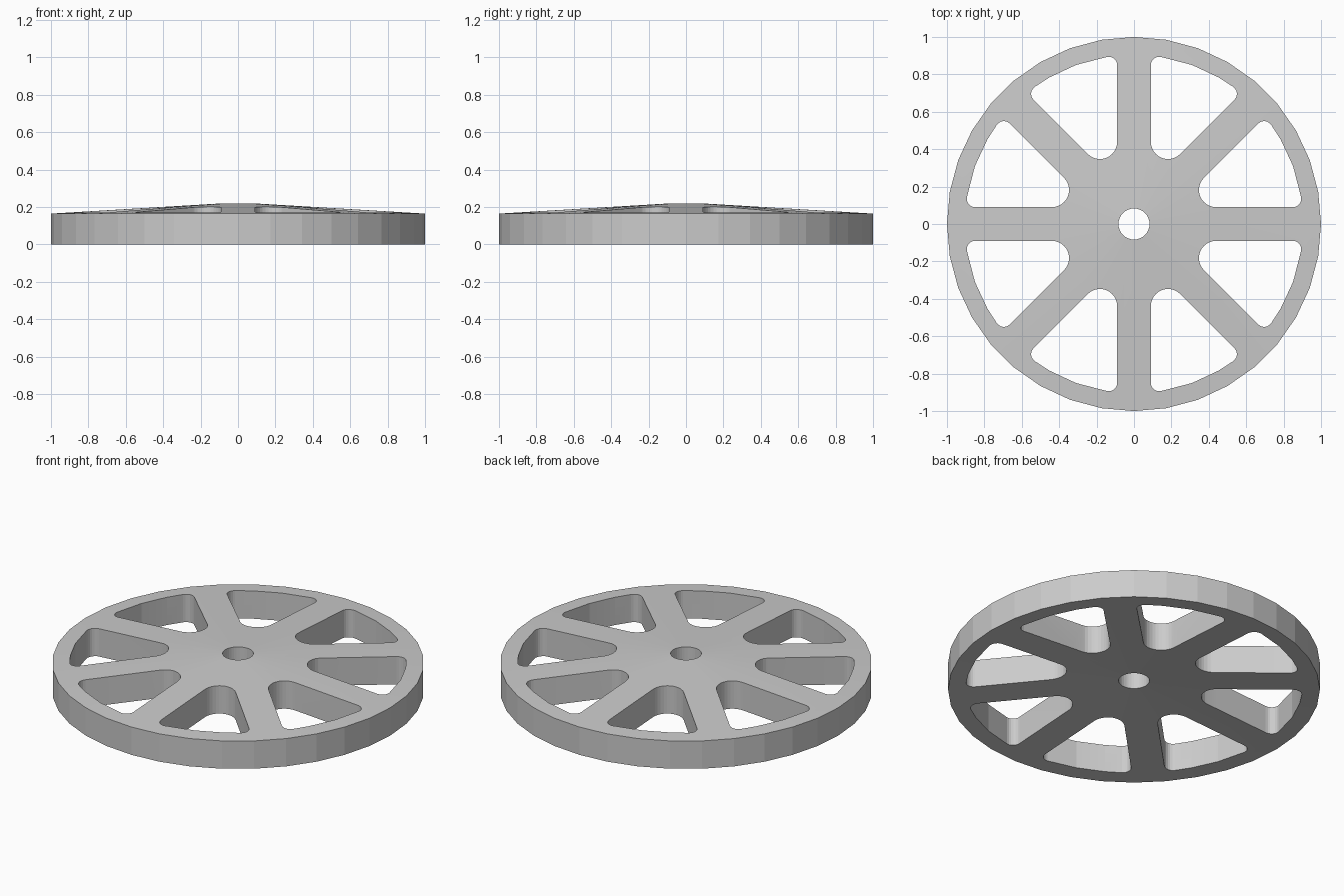
import bpy, bmesh
from math import sin, cos, asin, radians, degrees, pi, sqrt

if "Cube" in bpy.data.objects:
    bpy.data.objects.remove(bpy.data.objects["Cube"])

SIDES, SPOKES = 36, 8
RIM_Z, HUB_Z = 0.165, 0.22
BORE, HALF_SPOKE, RIM_IN = 0.083, 0.09, 0.905
INNER_FILLET, OUTER_FILLET = 0.092, 0.045

grey = bpy.data.materials.new("light grey")
grey.use_nodes = True
grey.diffuse_color = (0.6, 0.6, 0.6, 1)
grey.node_tree.nodes["Principled BSDF"].inputs["Base Color"].default_value = (0.6, 0.6, 0.6, 1)


def add_object(name, bm):
    bmesh.ops.recalc_face_normals(bm, faces=bm.faces)
    mesh = bpy.data.meshes.new(name)
    bm.to_mesh(mesh)
    bm.free()
    mesh.materials.append(grey)
    obj = bpy.data.objects.new(name, mesh)
    bpy.context.collection.objects.link(obj)
    return obj


def polar(radius, degs):
    return radius * cos(radians(degs)), radius * sin(radians(degs))


def arc(centre, radius, start, end, steps=6):
    points = []
    for i in range(steps + 1):
        x, y = polar(radius, start + (end - start) * i / steps)
        points.append((centre[0] + x, centre[1] + y))
    return points


# Dished disc with a bore, revolved from a parallelogram section
bm = bmesh.new()
section = [(BORE, HUB_Z), (1, RIM_Z), (1, 0), (BORE, HUB_Z - RIM_Z)]
rings = [[bm.verts.new((*polar(r, 360 * i / SIDES), z)) for r, z in section]
         for i in range(SIDES)]
for i in range(SIDES):
    a, b = rings[i], rings[(i + 1) % SIDES]
    for j in range(4):
        k = (j + 1) % 4
        bm.faces.new((a[j], b[j], b[k], a[k]))
wheel = add_object("spoked_wheel", bm)

# Rounded window outlines between neighbouring spokes
bm = bmesh.new()
gap = 360 / SPOKES
corner_r = RIM_IN - OUTER_FILLET
corner_a = degrees(asin((HALF_SPOKE + OUTER_FILLET) / corner_r))
hub_r = (HALF_SPOKE + INNER_FILLET) / sin(radians(gap / 2))
facet = 360 / SIDES
for s in range(SPOKES):
    a0, a1 = s * gap, (s + 1) * gap
    low, high = a0 + corner_a, a1 - corner_a
    outline = arc(polar(corner_r, low), OUTER_FILLET, a0 - 90, low)
    outline += [polar(RIM_IN, facet * n) for n in range(SIDES)
                if low + 1 < facet * n < high - 1]
    outline += arc(polar(corner_r, high), OUTER_FILLET, high, a1 + 90)
    outline += arc(polar(hub_r, a0 + gap / 2), INNER_FILLET, a1 + 90, a0 + 270, 12)
    face = bm.faces.new([bm.verts.new((x, y, -0.1)) for x, y in outline])
    top = bmesh.ops.extrude_face_region(bm, geom=[face])["geom"]
    verts = [v for v in top if isinstance(v, bmesh.types.BMVert)]
    bmesh.ops.translate(bm, verts=verts, vec=(0, 0, 0.5))
cutter = add_object("window_cutter", bm)
cutter.hide_render = True

# Cut the windows and keep only the finished wheel
cut = wheel.modifiers.new("windows", "BOOLEAN")
cut.operation = "DIFFERENCE"
cut.solver = "EXACT"
cut.object = cutter
bpy.ops.object.select_all(action="DESELECT")
wheel.select_set(True)
bpy.context.view_layer.objects.active = wheel
bpy.ops.object.modifier_apply(modifier=cut.name)
bpy.data.objects.remove(cutter)
bpy.ops.object.shade_smooth_by_angle(angle=radians(8))
